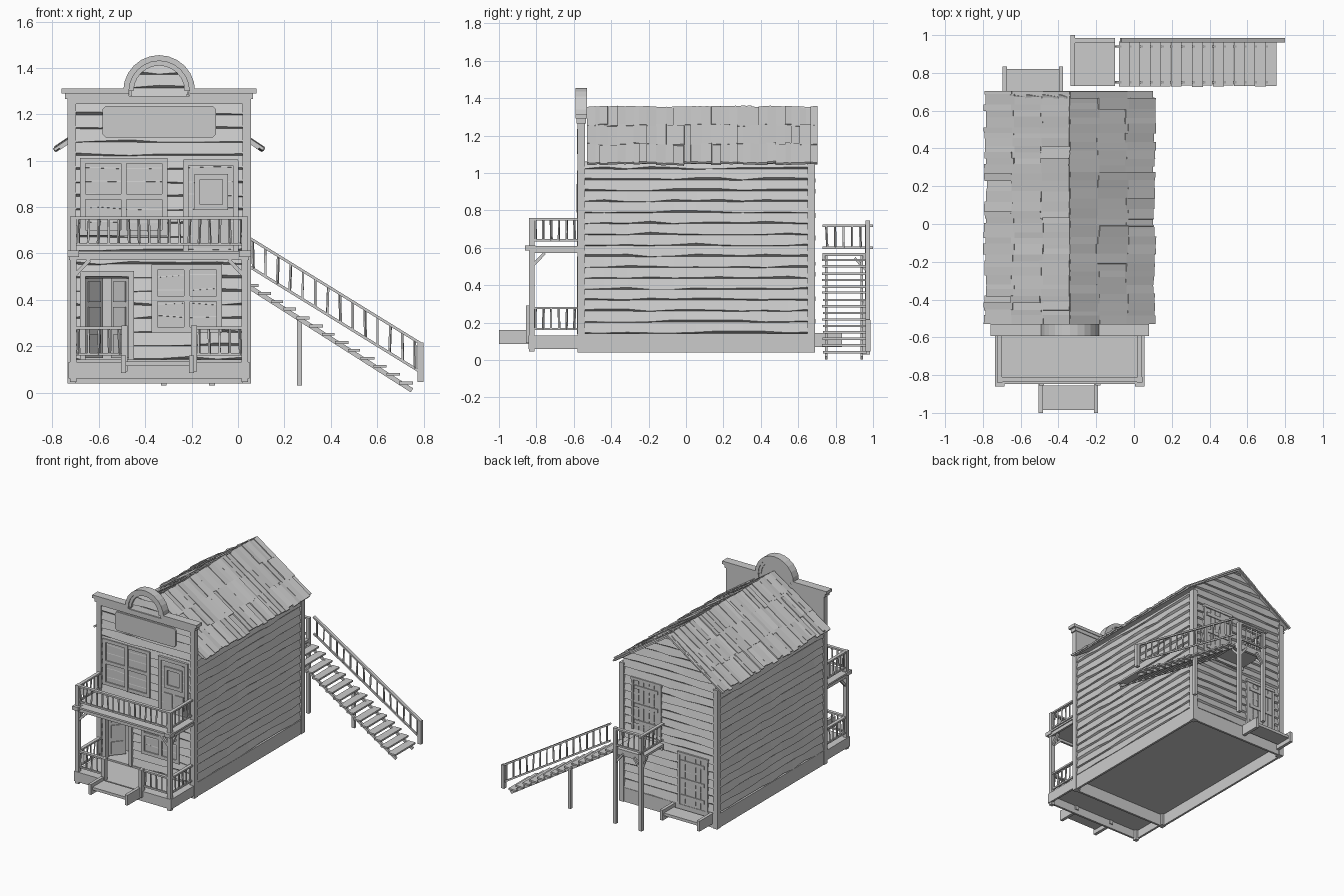
import bpy, bmesh, math, random
from mathutils import Vector, Matrix

random.seed(4)
if "Cube" in bpy.data.objects:
    bpy.data.objects.remove(bpy.data.objects["Cube"])

GREY = (0.6, 0.6, 0.6, 1)
wood = bpy.data.materials.new("weathered_grey")
wood.diffuse_color = GREY
wood.use_nodes = True
wood.node_tree.nodes["Principled BSDF"].inputs["Base Color"].default_value = GREY

L, R, F, B, MID = -0.717, 0.037, -0.56, 0.67, -0.34   # wall planes and ridge line
ROW = 0.0585


def jit(a):
    return random.uniform(-a, a)


class Part:
    """Collects simple solids into one named object."""
    def __init__(self, name):
        self.name, self.bm = name, bmesh.new()

    def box(self, x0, x1, y0, y1, z0, z1, turn=None):
        size = Matrix.Diagonal((x1 - x0, y1 - y0, z1 - z0, 1))
        mid = Matrix.Translation(((x0 + x1) / 2, (y0 + y1) / 2, (z0 + z1) / 2))
        bmesh.ops.create_cube(self.bm, size=1, matrix=(turn or Matrix()) @ mid @ size)

    def skirt(self, x0, x1, y0, y1, z0, z1, floor):
        """Four edge boards around a raised floor, open below."""
        t = 0.015
        self.box(x0, x0 + t, y0, y1, z0, z1)
        self.box(x1 - t, x1, y0, y1, z0, z1)
        self.box(x0 + t, x1 - t, y0, y0 + t, z0, z1)
        self.box(x0 + t, x1 - t, y1 - t, y1, z0, z1)
        self.box(x0 + t, x1 - t, y0 + t, y1 - t, floor, z1)

    def beam(self, p, q, w, h=None):
        p, q = Vector(p), Vector(q)
        d = q - p
        rot = d.to_track_quat('X', 'Z').to_matrix().to_4x4()
        size = Matrix.Diagonal((d.length, w, h or w, 1))
        bmesh.ops.create_cube(self.bm, size=1, matrix=Matrix.Translation((p + q) / 2) @ rot @ size)

    def loft(self, rings):
        rings = [[self.bm.verts.new(p) for p in r] for r in rings]
        n = len(rings[0])
        for a, b in zip(rings, rings[1:]):
            for i in range(n):
                self.bm.faces.new((a[i], a[(i + 1) % n], b[(i + 1) % n], b[i]))
        self.bm.faces.new(rings[0])
        self.bm.faces.new(rings[-1][::-1])

    def prism(self, outline, y0, y1):
        self.loft([[(x, y, z) for x, z in outline] for y in (y0, y1)])

    def rail(self, p, q, low, top, n):
        p, q = Vector(p), Vector(q)
        up = Vector((0, 0, 1))
        self.beam(p + up * low, q + up * low, 0.012, 0.012)
        self.beam(p + up * top, q + up * top, 0.024, 0.012)
        for i in range(n):
            c = p.lerp(q, (i + 0.5) / n)
            lean = Vector((jit(0.003), jit(0.003), 0))
            self.beam(c + up * low + lean, c + up * top - lean, 0.009)

    def done(self):
        bmesh.ops.recalc_face_normals(self.bm, faces=self.bm.faces)
        me = bpy.data.meshes.new(self.name)
        self.bm.to_mesh(me)
        self.bm.free()
        me.materials.append(wood)
        bpy.context.collection.objects.link(bpy.data.objects.new(self.name, me))


def siding(name, place, z0, z1, spans):
    """Lapped boards with wavy lower edges; place(u, out, z) gives the point."""
    p = Part(name)
    z = z0
    while z < z1 - 0.01:
        t = min(z + ROW, z1)
        for (a0, b0), (a1, b1) in zip(spans((z + t) / 2, z), spans((z + t) / 2, t)):
            n = max(1, round((b0 - a0) / 0.12))
            rings = []
            for i in range(n + 1):
                k = i / n
                u, v = a0 + (b0 - a0) * k, a1 + (b1 - a1) * k
                lip = z + random.uniform(0.003, 0.017)
                rings.append([place(u, -0.005, z), place(u, 0.015, lip),
                              place(v, 0.003, t + 0.004), place(v, -0.005, t + 0.004)])
            p.loft(rings)
        z = t
    p.done()


# Hollow body: foundation, side walls, gable and front wall around the doorway
p = Part("body_walls")
p.skirt(L - 0.014, R + 0.014, F - 0.012, B + 0.014, 0.04, 0.142, 0.125)
p.box(L, L + 0.02, F, B, 0.14, 1.06)
p.box(R - 0.02, R, F, B, 0.14, 1.06)
p.prism([(L, 0.14), (R, 0.14), (R, 1.06), (MID, 1.34), (L, 1.06)], B - 0.02, B)
p.box(L, -0.67, F, F + 0.02, 0.14, 0.5)
p.box(-0.46, R, F, F + 0.02, 0.14, 0.5)
p.box(L, R, F, F + 0.02, 0.5, 1.28)
p.box(L + 0.02, R - 0.02, F + 0.16, F + 0.18, 0.14, 0.6)
p.done()


def gable(mid, z):
    half = max(0.005, min(0.372, 0.43 * (1.35 - z) / 0.29))
    return [(MID - half, MID + half)]


def front(mid, z):
    if mid < 0.5:
        return [(L, -0.67), (-0.46, R)]
    if mid > 1.28:
        half = math.sqrt(max(0.0001, 0.125 ** 2 - (z - 1.29) ** 2))
        return [(MID - half, MID + half)]
    return [(L, R)]


siding("siding_left", lambda u, o, z: (R + o, u, z), 0.14, 1.05, lambda m, z: [(F, B)])
siding("siding_right", lambda u, o, z: (L - o, u, z), 0.14, 1.05, lambda m, z: [(F, B)])
siding("siding_back", lambda u, o, z: (u, B + o, z), 0.14, 1.34, gable)
siding("siding_front", lambda u, o, z: (u, F - o, z), 0.14, 1.41, front)

# Corner boards and the trim under the cornice
p = Part("corner_boards")
for x in (L, R):
    for y, top in ((F, 1.28), (B, 1.05)):
        p.box(x - 0.018, x + 0.018, y - 0.02, y + 0.02, 0.04, top)
p.box(L, R, F - 0.02, F, 1.245, 1.28)
p.done()

# False front: back panel, cornice and arch
p = Part("false_front_cornice")
for s in (-1, 1):
    a, b = sorted((MID + s * 0.13, MID + s * 0.42))
    p.box(a, b, -0.592, -0.53, 1.29, 1.312)
    a, b = sorted((MID + s * 0.13, MID + s * 0.405))
    p.box(a, b, -0.585, -0.535, 1.265, 1.29)
N = 12
for r0, r1, y0, y1 in ((0.13, 0.155, -0.592, -0.53), (0.11, 0.132, -0.585, -0.535)):
    for i in range(N):
        a, b = math.pi * i / N, math.pi * (i + 1) / N
        p.prism([(MID + r * math.cos(t), 1.3 + r * math.sin(t))
                 for r, t in ((r0, a), (r1, a), (r1, b), (r0, b))], y0, y1)
p.prism([(MID + 0.13 * math.cos(math.pi * i / N), 1.28 + 0.13 * math.sin(math.pi * i / N))
         for i in range(N + 1)], F, F + 0.02)
p.done()

# Blank sign board with clipped corners
p = Part("sign_board")
x0, x1, z0, z1, c = -0.585, -0.095, 1.1, 1.235, 0.014
p.prism([(x0 + c, z0), (x1 - c, z0), (x1, z0 + c), (x1, z1 - c),
         (x1 - c, z1), (x0 + c, z1), (x0, z1 - c), (x0, z0 + c)], -0.582, -0.57)
p.done()

# Roof: slab and uneven planks in three courses on each slope
p = Part("roof_planks")
RIDGE, RUN, FALL = 1.352, 0.447, 0.3
slope = math.hypot(RUN, FALL)
for s in (-1, 1):
    ang = math.atan2(FALL, RUN)
    turn = (Matrix.Translation((MID, 0, RIDGE)) @ Matrix.Diagonal((s, 1, 1, 1))
            @ Matrix.Rotation(ang, 4, 'Y'))
    p.box(0, slope - 0.015, -0.53, 0.695, -0.015, -0.003, turn)
    y = -0.53
    while y < 0.69:
        w = min(random.uniform(0.025, 0.06), 0.7 - y)
        cuts = [0, slope * 0.33 + jit(0.012), slope * 0.67 + jit(0.012), slope + jit(0.01)]
        for k, (a, b) in enumerate(zip(cuts, cuts[1:])):
            up = random.uniform(0, 0.008)
            tilt = turn @ Matrix.Translation((0, y, 0)) @ Matrix.Rotation(jit(0.1), 4, 'X')
            p.box(a, b, 0, w + 0.003, -0.01 + up / 2, up, tilt)
        y += w
p.done()


def window(p, x0, x1, z0, z1, cols, rows, y):
    """Framed sashes in a wall facing the front."""
    p.box(x0, x1, y, F, z0, z1)
    w = 0.012
    for i in range(cols + 1):
        x = x0 + (x1 - x0) * i / cols
        p.box(x - w, x + w, y - 0.01, y, z0 - w, z1 + w)
    for j in range(rows + 1):
        z = z0 + (z1 - z0) * j / rows
        p.box(x0, x1, y - 0.008, y, z - w, z + w)


p = Part("front_windows")
window(p, -0.67, -0.315, 0.69, 1.0, 2, 2, -0.574)
window(p, -0.36, -0.08, 0.27, 0.54, 2, 2, -0.574)
p.done()

p = Part("balcony_door")
p.box(-0.23, 0.0, -0.574, F, 0.61, 1.0)
window(p, -0.175, -0.055, 0.8, 0.93, 1, 1, -0.575)
for x in (-0.225, -0.01):
    p.box(x - 0.012, x + 0.012, -0.584, F, 0.61, 1.0)
p.box(-0.235, 0.0, -0.584, F, 0.98, 1.005)
for x in (-0.16, -0.07):
    p.box(x - 0.035, x + 0.035, -0.58, F, 0.65, 0.75)
p.done()

# Doorway frame and two leaves swung inward
p = Part("entrance_doors")
for x in (-0.67, -0.46):
    p.box(x - 0.012, x + 0.012, -0.584, F + 0.02, 0.14, 0.52)
p.box(-0.682, -0.448, -0.584, F + 0.02, 0.5, 0.525)
for s, x in ((1, -0.66), (-1, -0.47)):
    turn = (Matrix.Translation((x, F + 0.01, 0)) @ Matrix.Diagonal((s, 1, 1, 1))
            @ Matrix.Rotation(math.radians(50), 4, 'Z'))
    p.box(0, 0.12, 0, 0.012, 0.15, 0.5, turn)
    for z in (0.16, 0.28, 0.39):
        p.box(0.02, 0.1, -0.006, 0, z, z + 0.09, turn)
p.done()

# Plank doors in the back wall
p = Part("back_doors")
for x0, z0 in ((-0.265, 0.59), (-0.64, 0.145)):
    for i in range(5):
        x = x0 + i * 0.042
        p.box(x, x + 0.038, B, B + 0.015 + jit(0.002), z0, z0 + 0.36 + jit(0.005))
    for z in (0.05, 0.17, 0.3):
        p.box(x0 + 0.01, x0 + 0.2, B, B + 0.022, z0 + z, z0 + z + 0.025)
    for x in (x0 - 0.015, x0 + 0.208):
        p.box(x, x + 0.016, B, B + 0.02, z0, z0 + 0.375)
    p.box(x0 - 0.02, x0 + 0.228, B, B + 0.022, z0 + 0.36, z0 + 0.38)
p.done()

# Porch and balcony decks
p = Part("porch_decks")
p.skirt(-0.73, 0.05, -0.842, F - 0.015, 0.06, 0.132, 0.118)
p.box(-0.735, 0.055, -0.848, F, 0.597, 0.61)
p.skirt(-0.728, 0.048, -0.838, F, 0.572, 0.6, 0.59)
p.done()

# Porch posts, braces and railings
p = Part("porch_posts")
q = Part("porch_railings")
YR = -0.825
for x, s in ((-0.71, 1), (0.03, -1)):
    p.box(x - 0.014, x + 0.014, YR - 0.014, YR + 0.014, 0.045, 0.76)
    p.box(x - 0.025, x + 0.025, YR - 0.035, YR + 0.02, 0.585, 0.612)
    p.beam((x, YR, 0.5), (x + s * 0.07, YR, 0.572), 0.016)
    p.beam((x, YR, 0.5), (x, YR + 0.07, 0.572), 0.016)
    inner = x + s * 0.22
    p.box(inner - 0.013, inner + 0.013, YR - 0.03, YR + 0.005, 0.09, 0.29)
    q.rail((x, YR, 0.13), (inner, YR, 0.13), 0.035, 0.148, 5)
    for z in (0.13, 0.605):
        q.rail((x, YR, z), (x, F - 0.015, z), 0.035, 0.148, 6)
q.rail((-0.71, YR, 0.605), (0.03, YR, 0.605), 0.035, 0.148, 17)
p.done()
q.done()

# Steps at the front and back doors
p = Part("door_steps")
for x0, x1, ya, yb, z in ((-0.505, -0.19, -1.0, -0.84, 0.085), (-0.695, -0.375, B + 0.02, 0.835, 0.07)):
    for x in (x0, x1 - 0.022):
        p.box(x, x + 0.022, ya, yb, z, z + 0.075)
    p.box(x0, x1, ya + 0.015, yb - 0.015, z + 0.03, z + 0.05)
p.done()

# Outside landing on legs
p = Part("stair_landing")
YO = 0.972
p.box(-0.335, -0.1, 0.73, 0.965, 0.555, 0.572)
for y in (0.73, 0.945):
    p.box(-0.335, -0.1, y, y + 0.02, 0.53, 0.557)
for x, s in ((-0.32, 1), (-0.112, -1)):
    p.box(x - 0.012, x + 0.012, YO - 0.014, YO + 0.012, 0.03, 0.725)
    p.beam((x, YO, 0.47), (x + s * 0.06, YO, 0.545), 0.014)
    p.beam((x, YO, 0.47), (x, YO - 0.07, 0.545), 0.014)
p.rail((-0.335, YO, 0.57), (-0.1, YO, 0.57), 0.03, 0.148, 5)
p.rail((-0.325, 0.73, 0.57), (-0.325, 1.0, 0.57), 0.03, 0.148, 6)
p.done()

# Staircase: stringers, treads, support leg and handrail
p = Part("staircase")
STEPS, X0, X1 = 15, -0.08, 0.75
for y in (0.75, 0.94):
    p.beam((-0.1, y, 0.55), (X1, y, 0.01), 0.012, 0.02)
for i in range(STEPS):
    x = X0 + (X1 - X0) * i / STEPS
    z = 0.545 - 0.525 * (i + 0.5) / STEPS + jit(0.003)
    p.box(x, x + 0.056 + jit(0.004), 0.73 + jit(0.004), 0.965, z, z + 0.012)
p.beam((0.265, 0.955, 0.03), (0.265, 0.955, 0.32), 0.022)
p.box(0.775, 0.8, YO - 0.012, YO + 0.014, 0.045, 0.215)
p.rail((-0.07, YO, 0.582), (0.79, YO, 0.052), 0.035, 0.158, 16)
p.done()
